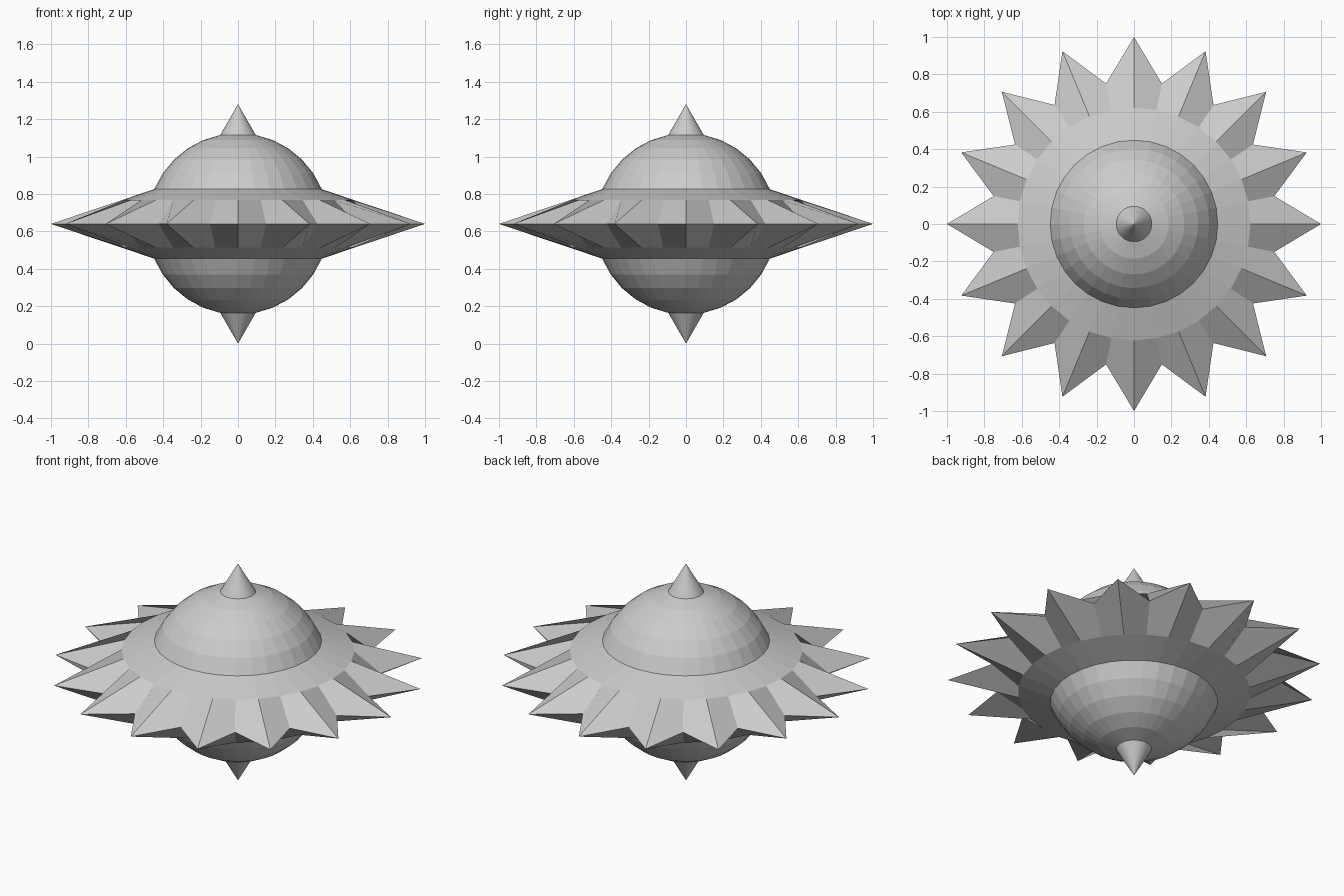
import bpy, bmesh
from math import sin, cos, pi

if "Cube" in bpy.data.objects:
    bpy.data.objects.remove(bpy.data.objects["Cube"])

SIDES = 32          # facets around the vertical axis
MID = 0.64          # height of the equator
BALL_R = 0.485      # radius of the round body


def lathe(name, profile):
    """Revolve (even radius, odd radius, height from equator), listed top to bottom."""
    bm = bmesh.new()
    rings = []
    for r_even, r_odd, z in profile:
        if r_even == 0:
            rings.append([bm.verts.new((0, 0, MID + z))] * SIDES)
            continue
        ring = []
        for i in range(SIDES):
            a = 2 * pi * i / SIDES
            r = r_odd if i % 2 else r_even
            ring.append(bm.verts.new((r * cos(a), r * sin(a), MID + z)))
        rings.append(ring)
    for up, low in zip(rings, rings[1:]):
        for i in range(SIDES):
            j = (i + 1) % SIDES
            corners = list(dict.fromkeys((up[i], low[i], low[j], up[j])))
            bm.faces.new(corners)
    mesh = bpy.data.meshes.new(name)
    bm.to_mesh(mesh)
    bm.free()
    obj = bpy.data.objects.new(name, mesh)
    bpy.context.collection.objects.link(obj)
    return obj


def flipped(profile):
    return [(a, b, -z) for a, b, z in reversed(profile)]


def ball_ring(k):
    """Ring k of a 16-ring sphere, counted from the pole."""
    r = BALL_R * sin(k * pi / 16)
    return (r, r, BALL_R * cos(k * pi / 16))


# Round domes above and below the ring
dome = [ball_ring(k) for k in range(1, 7)]
lathe("upper_dome", dome)
lathe("lower_dome", flipped(dome))

# Pointed cones at both poles
cone = [(0, 0, 0.64), ball_ring(1)]
lathe("top_point", cone)
lathe("bottom_point", flipped(cone))

# Tapered ring ending in sixteen spikes
upper = [ball_ring(6), (0.622, 0.622, 0.127)]
lathe("spiked_ring", upper + [(1.0, 0.765, 0)] + flipped(upper))
